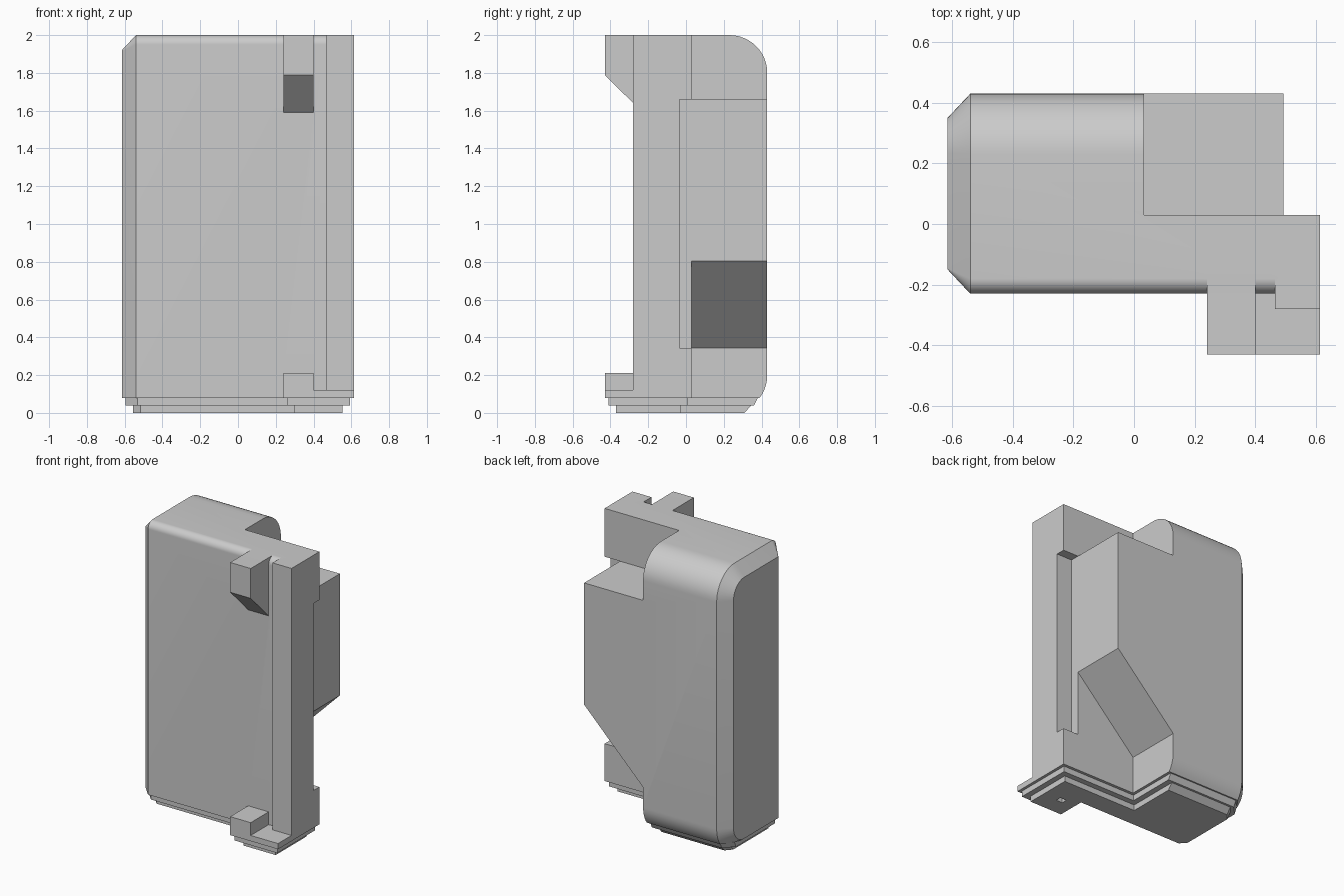
import bpy, bmesh, math

old = bpy.data.objects.get("Cube")
if old:
    bpy.data.objects.remove(old, do_unlink=True)

grey = bpy.data.materials.new("plain_grey")
grey.use_nodes = True
grey.diffuse_color = (0.6, 0.6, 0.6, 1)
grey.node_tree.nodes["Principled BSDF"].inputs["Base Color"].default_value = (0.6, 0.6, 0.6, 1)


def loft(name, loops):
    """Solid skinned through matching closed loops, capped at both ends."""
    bm = bmesh.new()
    rings = [[bm.verts.new(p) for p in loop] for loop in loops]
    n = len(rings[0])
    for a, b in zip(rings, rings[1:]):
        for i in range(n):
            j = (i + 1) % n
            bm.faces.new((a[i], a[j], b[j], b[i]))
    bm.faces.new(rings[0])
    bm.faces.new(rings[-1])
    bmesh.ops.recalc_face_normals(bm, faces=bm.faces)
    mesh = bpy.data.meshes.new(name)
    bm.to_mesh(mesh)
    bm.free()
    mesh.materials.append(grey)
    obj = bpy.data.objects.new(name, mesh)
    bpy.context.collection.objects.link(obj)
    return obj


def box(name, x, y, z):
    plan = [(x[0], y[0]), (x[1], y[0]), (x[1], y[1]), (x[0], y[1])]
    return loft(name, [[(px, py, h) for px, py in plan] for h in z])


def activate(obj):
    bpy.ops.object.select_all(action='DESELECT')
    obj.select_set(True)
    bpy.context.view_layer.objects.active = obj


def combine(target, tool, operation):
    mod = target.modifiers.new(operation.lower(), 'BOOLEAN')
    mod.operation = operation
    mod.solver = 'EXACT'
    mod.object = tool
    activate(target)
    bpy.ops.object.modifier_apply(modifier=mod.name)
    bpy.data.objects.remove(tool, do_unlink=True)


def side_profile(x, inset):
    """Rounded side section: large radius at the back, small at the front."""
    y0, y1, z0, z1 = -0.23 + inset, 0.43 - inset, inset, 2 - inset
    big, small = 0.2 - inset, max(0.05 - inset, 0.004)
    corners = [(y1 - big, z1 - big, big, 0), (y0 + small, z1 - small, small, 90),
               (y0 + small, z0 + small, small, 180), (y1 - big, z0 + big, big, 270)]
    pts = []
    for cy, cz, r, start in corners:
        for k in range(13):
            a = math.radians(start + 90 * k / 12)
            pts.append((x, cy + r * math.cos(a), cz + r * math.sin(a)))
    return pts


# Main case with chamfered end, stepped back corner and flat underside
case = loft("case", [side_profile(-0.615, 0.08), side_profile(-0.54, 0), side_profile(0.613, 0)])
combine(case, box("corner_cutter", (0.033, 1), (0.03, 1), (-1, 3)), 'DIFFERENCE')
combine(case, box("underside_cutter", (-1, 1), (-1, 1), (-1, 0.08)), 'DIFFERENCE')

# Front rail along the outer edge
combine(case, box("rail", (0.465, 0.613), (-0.28, 0.03), (0.08, 2)), 'UNION')

# Rear wedge with a sloped underside
wedge = [(0, 0.31), (0.033, 0.343), (0.493, 0.803), (0.493, 1.66), (0, 1.66)]
combine(case, loft("wedge", [[(x, y, z) for x, z in wedge] for y in (0, 0.43)]), 'UNION')

# Notch in the outer back edge
combine(case, box("notch_cutter", (0.493, 1), (-0.035, 0.5), (0.343, 1.66)), 'DIFFERENCE')

# Upper hook with sloped underside
hook = [(-0.43, 2), (-0.43, 1.79), (-0.1, 1.46), (-0.1, 2)]
combine(case, loft("hook", [[(x, y, z) for y, z in hook] for x in (0.24, 0.4)]), 'UNION')

# Lower platform and its stop block
combine(case, box("platform", (0.24, 0.613), (-0.43, -0.1), (0.08, 0.12)), 'UNION')
combine(case, box("stop_block", (0.24, 0.4), (-0.43, -0.1), (0.08, 0.21)), 'UNION')


def base_outline(i, back, z):
    c = 0.4 * i
    plan = [(-0.54 + c, -0.23 + i), (0.24 + i, -0.23 + i), (0.24 + i, -0.43 + i),
            (0.613 - i, -0.43 + i), (0.613 - i, 0.03 - i), (0.033 - i, 0.03 - i),
            (0.033 - i, back), (-0.54 + c, back),
            (-0.615 + i, back - 0.08 + i - c), (-0.615 + i, -0.15 + c)]
    return [(x, y, z) for x, y in plan]


# Stepped base
upper = loft("upper_base_step", [base_outline(0.02, 0.36, 0.04), base_outline(0.02, 0.38, 0.08)])
lower = loft("lower_base_step", [base_outline(0.06, 0.31, 0), base_outline(0.06, 0.345, 0.04)])
combine(lower, box("pocket_cutter", (0.39, 0.44), (-0.25, -0.21), (-0.1, 0.03)), 'DIFFERENCE')

for part in (case, upper, lower):
    activate(part)
    bpy.ops.object.shade_smooth_by_angle(angle=math.radians(25))
